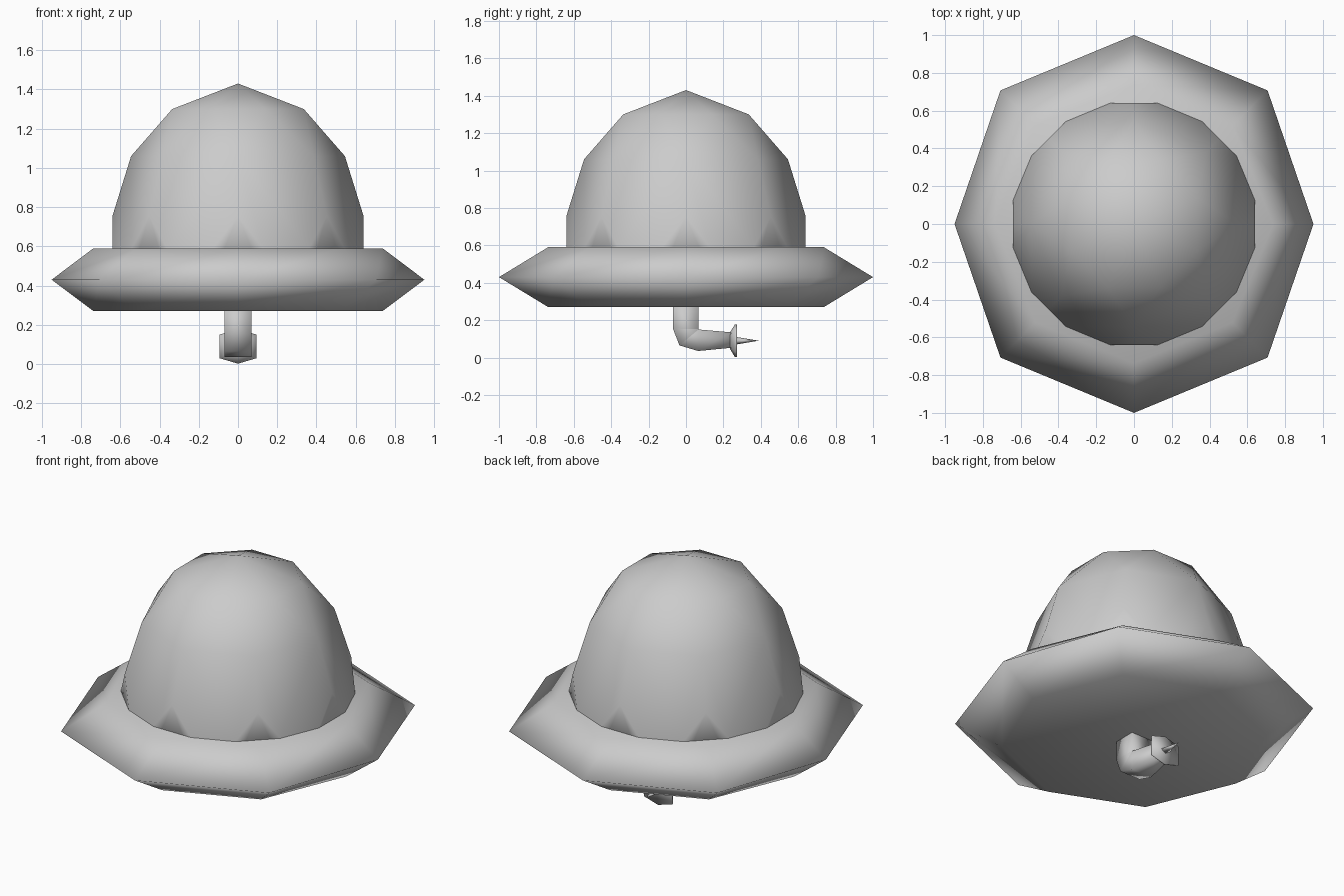
import bpy
import bmesh
from math import cos, sin, pi
from mathutils import Vector

if "Cube" in bpy.data.objects:
    bpy.data.objects.remove(bpy.data.objects["Cube"])


def finish(bm, name):
    """Turn a bmesh into a smooth-shaded object."""
    bmesh.ops.recalc_face_normals(bm, faces=bm.faces)
    for f in bm.faces:
        f.smooth = True
    mesh = bpy.data.meshes.new(name)
    bm.to_mesh(mesh)
    bm.free()
    obj = bpy.data.objects.new(name, mesh)
    bpy.context.collection.objects.link(obj)
    return obj


def loft(name, rings, tip=None):
    """Bridge equal-sided rings and cap the ends (or close onto a tip)."""
    bm = bmesh.new()
    loops = [[bm.verts.new(p) for p in ring] for ring in rings]
    n = len(loops[0])
    for a, b in zip(loops, loops[1:]):
        for i in range(n):
            j = (i + 1) % n
            bm.faces.new((a[i], a[j], b[j], b[i]))
    bm.faces.new(loops[0])
    if tip:
        t = bm.verts.new(tip)
        for i in range(n):
            bm.faces.new((loops[-1][i], loops[-1][(i + 1) % n], t))
    else:
        bm.faces.new(loops[-1])
    return finish(bm, name)


def flat_ring(r, z, n, offset=0.0):
    return [Vector((r * cos(offset + 2 * pi * i / n), r * sin(offset + 2 * pi * i / n), z))
            for i in range(n)]


# Dome: faceted cap whose rings alternate in angle, hulled onto a 16-sided base
points = (flat_ring(0.652, 0.45, 16, pi / 16) + flat_ring(0.652, 0.59, 16, pi / 16)
          + flat_ring(0.64, 0.755, 8) + flat_ring(0.545, 1.06, 8)
          + flat_ring(0.363, 1.30, 8, pi / 8) + [Vector((0, 0, 1.43))])
dome = bmesh.new()
for p in points:
    dome.verts.new(p)
bmesh.ops.convex_hull(dome, input=dome.verts[:])
finish(dome, "dome")

# Saucer rim: eight sides, slightly pulled in at the left and right corners
rim = flat_ring(1.0, 0.43, 8)
for p in rim:
    if abs(p.y) < 0.01:
        p.x *= 0.95
loft("saucer", [flat_ring(0.737, 0.27, 8), rim, flat_ring(0.737, 0.59, 8)])

# Bent square pipe: each section spans an outer and an inner (y, z) point
sections = [((-0.07, 0.30), (0.067, 0.30), 0.07),
            ((-0.07, 0.155), (0.067, 0.152), 0.07),
            ((-0.035, 0.065), (0.067, 0.151), 0.07),
            ((0.065, 0.035), (0.068, 0.150), 0.07),
            ((0.24, 0.052), (0.24, 0.135), 0.045)]
loft("pipe", [[(-w, y0, z0), (w, y0, z0), (w, y1, z1), (-w, y1, z1)]
              for (y0, z0), (y1, z1), w in sections])

# Flared nozzle plate at the pipe end
outline = [(0, 0.088), (0.095, 0.06), (0.095, -0.06),
           (0, -0.088), (-0.095, -0.06), (-0.095, 0.06)]
loft("nozzle", [[(x * s, y, 0.09 + z * s) for x, z in outline]
                for y, s in [(0.235, 0.5), (0.262, 1.0), (0.272, 1.0)]])

# Spike
loft("spike", [[(0.03, 0.27, 0.09), (0, 0.27, 0.11), (-0.03, 0.27, 0.09), (0, 0.27, 0.07)]],
     (0, 0.39, 0.09))
